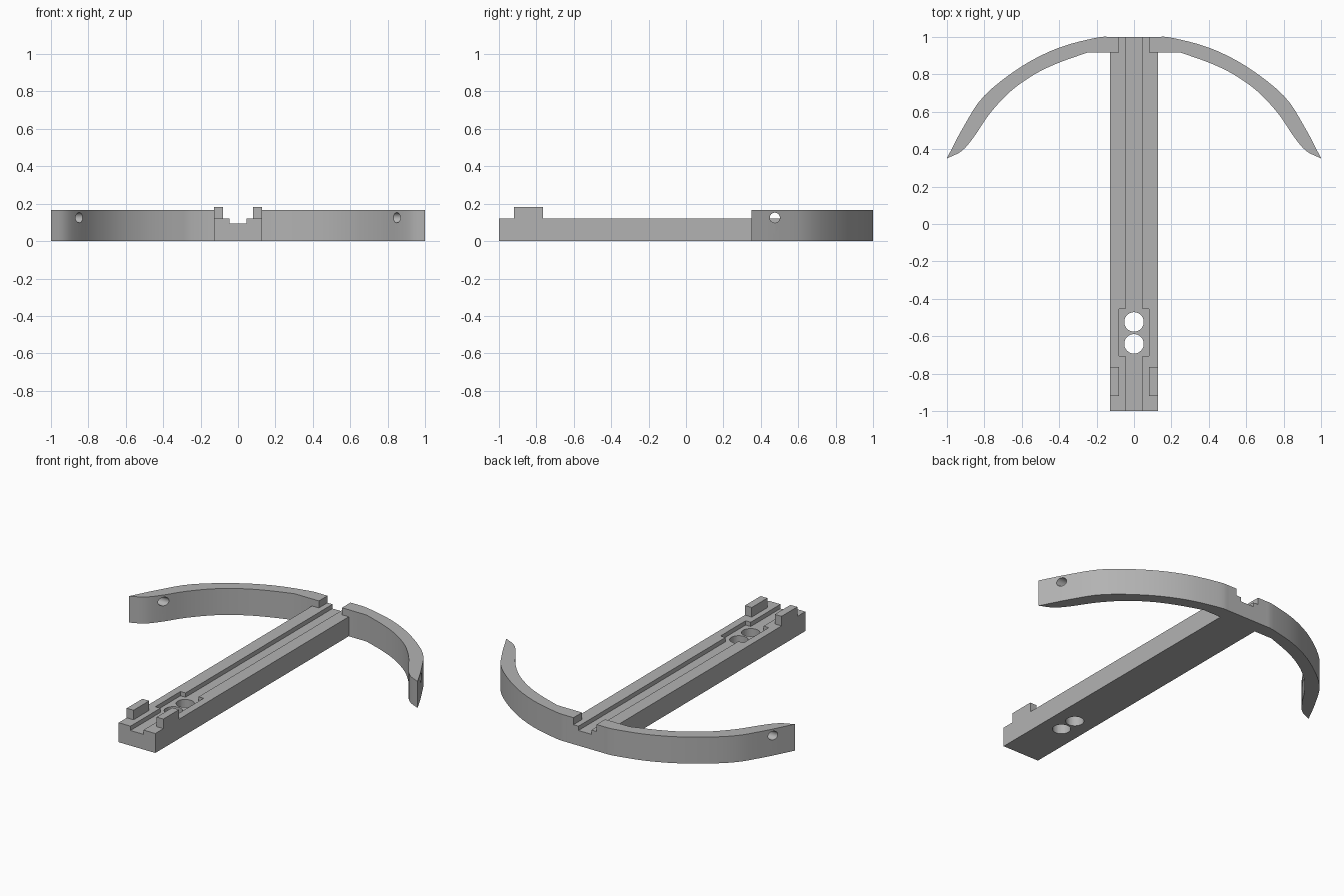
import bpy, bmesh, math
from mathutils import Vector, Matrix

cube = bpy.data.objects.get("Cube")
if cube:
    bpy.data.objects.remove(cube)

grey = bpy.data.materials.new("plain grey")
grey.use_nodes = True
colour = (0.45, 0.45, 0.45, 1)
grey.diffuse_color = colour
grey.node_tree.nodes["Principled BSDF"].inputs["Base Color"].default_value = colour

HALF, DECK, GROOVE, FLOOR = 0.127, 0.122, 0.045, 0.095
INNER, LIMB_TOP, LIMB_BACK = 0.08, 0.166, 0.915


def finish(name, bm):
    bmesh.ops.recalc_face_normals(bm, faces=bm.faces)
    mesh = bpy.data.meshes.new(name)
    bm.to_mesh(mesh)
    bm.free()
    obj = bpy.data.objects.new(name, mesh)
    bpy.context.collection.objects.link(obj)
    mesh.materials.append(grey)
    return obj


def prism(name, points, offset):
    """Extrude a closed outline along an offset."""
    bm = bmesh.new()
    face = bm.faces.new([bm.verts.new(p) for p in points])
    moved = bmesh.ops.extrude_face_region(bm, geom=[face])["geom"]
    verts = [v for v in moved if isinstance(v, bmesh.types.BMVert)]
    bmesh.ops.translate(bm, verts=verts, vec=offset)
    return finish(name, bm)


def box(name, x0, x1, y0, y1, z0, z1):
    outline = [(x0, y0, z0), (x1, y0, z0), (x1, y1, z0), (x0, y1, z0)]
    return prism(name, outline, (0, 0, z1 - z0))


def rod(name, centre, radius, depth, axis="Z"):
    bm = bmesh.new()
    bmesh.ops.create_cone(bm, cap_ends=True, segments=40, radius1=radius,
                          radius2=radius, depth=depth)
    if axis == "X":
        bmesh.ops.rotate(bm, verts=bm.verts, matrix=Matrix.Rotation(math.pi / 2, 3, "Y"))
    bmesh.ops.translate(bm, verts=bm.verts, vec=centre)
    return finish(name, bm)


def activate(obj):
    bpy.ops.object.select_all(action="DESELECT")
    obj.select_set(True)
    bpy.context.view_layer.objects.active = obj


def cut(obj, cutter):
    mod = obj.modifiers.new("cut", "BOOLEAN")
    mod.operation, mod.solver, mod.object = "DIFFERENCE", "EXACT", cutter
    activate(obj)
    bpy.ops.object.modifier_apply(modifier=mod.name)
    bpy.data.objects.remove(cutter)


def spline(points, steps=4):
    """Smooth curve through the given points."""
    p = [Vector(q) for q in points]
    p = [2 * p[0] - p[1]] + p + [2 * p[-1] - p[-2]]
    out = []
    for a, b, c, d in zip(p, p[1:], p[2:], p[3:]):
        for i in range(steps):
            t = i / steps
            out.append(0.5 * (2 * b + (c - a) * t + (2 * a - 5 * b + 4 * c - d) * t * t
                              + (3 * b - a - 3 * c + d) * t ** 3))
    return out + [p[-2]]


# Long stock with an arrow groove
half = [(GROOVE, FLOOR), (GROOVE, DECK), (HALF, DECK), (HALF, 0)]
section = half + [(-x, z) for x, z in reversed(half)]
stock = prism("stock", [(x, -1, z) for x, z in section], (0, 2, 0))

# Trigger pocket and its two through holes
cut(stock, box("pocket_cutter", -INNER, INNER, -0.705, -0.455, FLOOR, 0.3))
for y in (-0.523, -0.64):
    cut(stock, rod("hole_cutter", (0, y, 0.1), 0.052, 0.5))

# Curved bow limb outlines
outer = spline([(HALF, 1), (0.2, 0.995), (0.4, 0.942), (0.6, 0.842),
                (0.8, 0.685), (0.91, 0.52), (1, 0.35)])
inner = spline([(0.25, LIMB_BACK), (0.4, 0.862), (0.53, 0.8), (0.66, 0.708),
                (0.77, 0.59), (0.855, 0.465), (0.92, 0.39), (1, 0.35)])
outline = outer + inner[-2::-1] + [Vector((HALF, LIMB_BACK))]

for side, s in (("left", 1), ("right", -1)):
    limb = prism(side + "_limb", [(s * p.x, p.y, 0) for p in outline], (0, 0, LIMB_TOP))
    cut(limb, rod("string_hole_cutter", (s * 0.9, 0.475, 0.125), 0.027, 0.4, "X"))
    activate(limb)
    bpy.ops.object.shade_smooth_by_angle(angle=math.radians(25))
    # Limb root resting on the stock, and raised rear guide
    x0, x1 = sorted((s * INNER, s * HALF))
    box(side + "_limb_root", x0, x1, LIMB_BACK, 1, DECK, LIMB_TOP)
    box(side + "_rear_guide", x0, x1, -0.92, -0.765, DECK, 0.182)
